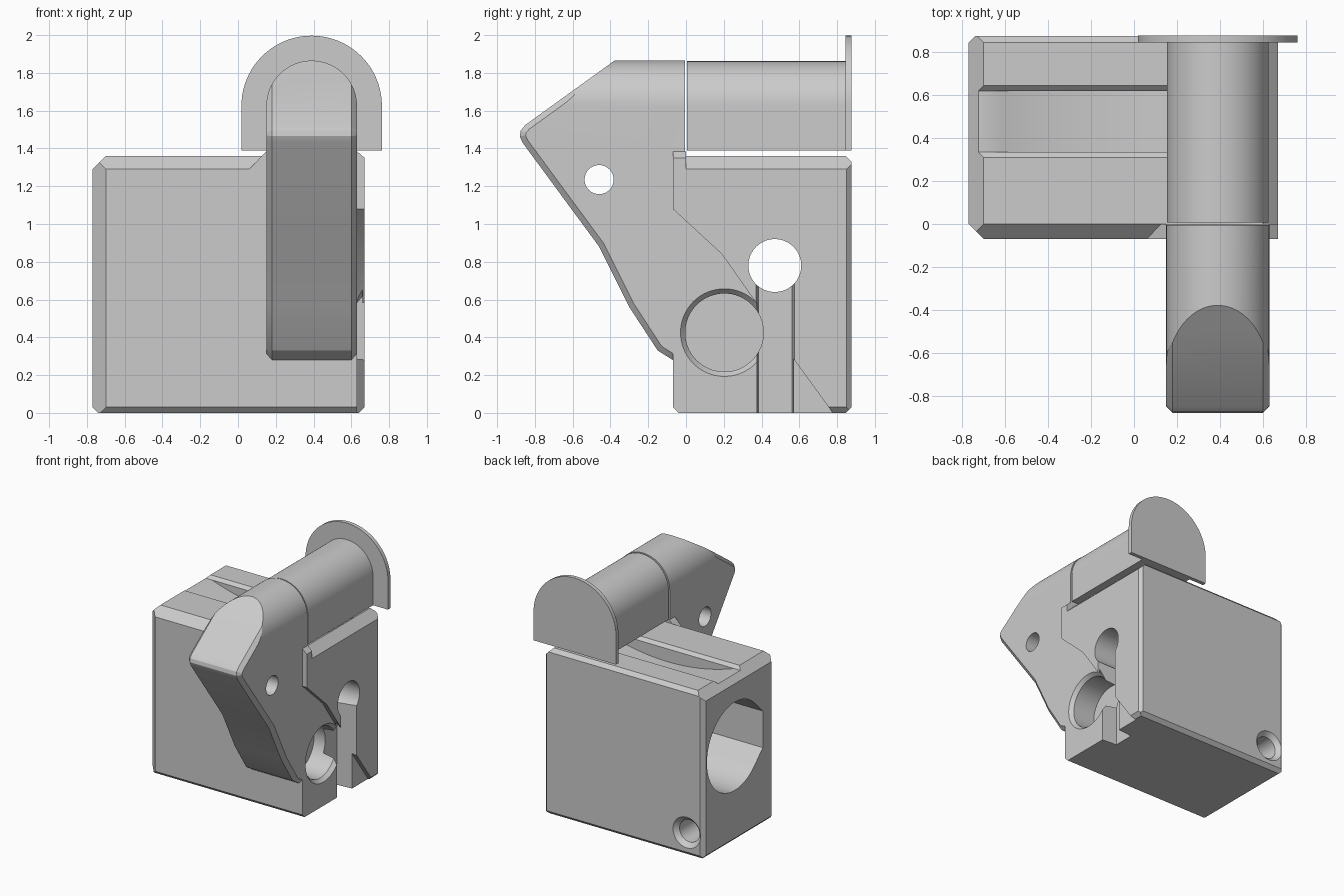
import bpy, bmesh
from math import sin, cos, pi, radians
from mathutils import Vector

cube = bpy.data.objects.get("Cube")
if cube:
    bpy.data.objects.remove(cube, do_unlink=True)

grey = bpy.data.materials.new("plain grey")
grey.use_nodes = True
grey.diffuse_color = (0.6, 0.6, 0.6, 1)
grey.node_tree.nodes["Principled BSDF"].inputs["Base Color"].default_value = (0.6, 0.6, 0.6, 1)


def make(name, bm):
    bmesh.ops.recalc_face_normals(bm, faces=bm.faces)
    mesh = bpy.data.meshes.new(name)
    bm.to_mesh(mesh)
    bm.free()
    mesh.materials.append(grey)
    obj = bpy.data.objects.new(name, mesh)
    bpy.context.collection.objects.link(obj)
    return obj


def loft(axis, start, end, lo, hi):
    """Solid between two matching outlines placed at lo and hi along an axis."""
    place = {"x": lambda p, d: (d, p[0], p[1]),
             "y": lambda p, d: (p[0], d, p[1]),
             "z": lambda p, d: (p[0], p[1], d)}[axis]
    bm = bmesh.new()
    a = [bm.verts.new(place(p, lo)) for p in start]
    b = [bm.verts.new(place(p, hi)) for p in end]
    bm.faces.new(a)
    bm.faces.new(b[::-1])
    n = len(a)
    for i in range(n):
        j = (i + 1) % n
        bm.faces.new((a[i], b[i], b[j], a[j]))
    return bm


def prism(name, axis, pts, lo, hi):
    return make(name, loft(axis, pts, pts, lo, hi))


def arc(cx, cy, r, a0, a1, n):
    return [(cx + r * cos(a0 + (a1 - a0) * i / n), cy + r * sin(a0 + (a1 - a0) * i / n))
            for i in range(n + 1)]


def circle(cx, cy, r, n=64):
    return arc(cx, cy, r, 0, 2 * pi, n)[:-1]


def combine(target, tool, operation):
    mod = target.modifiers.new("combine", "BOOLEAN")
    mod.operation, mod.object, mod.solver = operation, tool, "EXACT"
    bpy.context.view_layer.update()
    bpy.context.view_layer.objects.active = target
    bpy.ops.object.modifier_apply(modifier=mod.name)
    bpy.data.objects.remove(tool, do_unlink=True)


def cut(target, *tools):
    for tool in tools:
        combine(target, tool, "DIFFERENCE")


def arch(r, bottom):
    """Round-topped outline seen from the front."""
    cx, cz = 0.39, 1.625
    return arc(cx, cz, r, 0, pi, 40) + [(cx - r, bottom), (cx + r, bottom)]


# Housing block with chamfered edges
lo, hi = Vector((-0.77, -0.07, 0)), Vector((0.67, 0.875, 1.36))
bm = bmesh.new()
bmesh.ops.create_cube(bm, size=1)
for v in bm.verts:
    v.co = [hi[i] if v.co[i] > 0 else lo[i] for i in range(3)]
chamfers = [((-1, -1, 0), 0.07), ((-1, 0, 1), 0.07), ((0, -1, 1), 0.07), ((1, 0, 1), 0.07),
            ((-1, 1, 0), 0.03), ((0, 1, 1), 0.03), ((1, 1, 0), 0.025),
            ((-1, 0, -1), 0.03), ((1, 0, -1), 0.03), ((0, -1, -1), 0.03), ((0, 1, -1), 0.03)]
for normal, width in chamfers:
    n = Vector(normal)
    corner = Vector([hi[i] if n[i] > 0 else lo[i] for i in range(3)])
    res = bmesh.ops.bisect_plane(bm, geom=bm.verts[:] + bm.edges[:] + bm.faces[:],
                                 plane_co=corner - n * width / 2, plane_no=n, clear_outer=True)
    rim = [e for e in res["geom_cut"] if isinstance(e, bmesh.types.BMEdge)]
    bmesh.ops.contextual_create(bm, geom=rim)
housing = make("housing", bm)

# Raised lip around the lever
lip = prism("lip", "y", [(0.05, 1.28), (0.15, 1.385), (0.63, 1.385), (0.67, 1.35), (0.67, 1.28)],
            -0.07, 0)
combine(housing, lip, "UNION")

# Curved groove across the top, with sloped rims, and the side recess
cut(housing,
    prism("groove", "y", circle(-0.07, 2.99, 1.76, 160), 0.335, 0.62),
    prism("groove_rim", "x", [(0.335, 1.335), (0.62, 1.335), (0.67, 1.385), (0.285, 1.385)],
          -0.745, 0.594),
    prism("side_recess", "x", [(-0.2, 1.2), (-0.07, 1.08), (0.19, 0.84), (0.38, 0.57),
                               (0.57, 0.285), (0.77, 0.01), (0.85, -0.1), (-0.2, -0.1)],
          0.63, 0.8))

# Lever with chamfered front edges and a rounded top
profile = [(0.02, 1.9), (-0.33, 1.9), (-0.85, 1.525), (-0.875, 1.495), (-0.88, 1.465),
           (-0.865, 1.43), (-0.46, 0.88), (-0.3, 0.56), (-0.15, 0.33), (-0.07, 0.28),
           (0.02, 0.23)]
bm = loft("x", profile, profile, 0.15, 0.63)
bmesh.ops.recalc_face_normals(bm, faces=bm.faces)


def on_front(e):
    a, b = e.verts
    mid = (a.co + b.co) / 2
    return abs(a.co.x - b.co.x) < 0.01 and mid.y < -0.01 and mid.z < 1.85


bmesh.ops.bevel(bm, geom=[e for e in bm.edges if on_front(e)], offset=0.03,
                segments=1, affect="EDGES", clamp_overlap=False)
lever = make("lever", bm)
combine(lever, prism("lever_limit", "y", arch(0.24, 0.1), -1, -0.005), "INTERSECT")
cut(lever, prism("pin_hole", "x", circle(-0.46, 1.235, 0.077, 48), 0, 0.8))
combine(housing, lever, "UNION")

# Large bore from the left end, its front side squared off
bore = arc(0.47, 0.78, 0.36, radians(-135), radians(135), 48)
bore += [(0.47 + 0.39 * cos(radians(a)), 0.78 + 0.39 * sin(radians(a))) for a in (157.5, 202.5)]
slot = [(0.69, 0.37), (0.69, 0.575), (0.5, 0.56), (0.5, 0.385)]
pivot, screw = (0.203, 0.425), (-0.62, 0.19)
cut(housing,
    prism("bore", "x", bore, -0.9, 0.1),
    prism("shaft_hole", "x", circle(0.47, 0.78, 0.14), 0, 0.8),
    prism("slot", "z", slot, -0.1, 0.78),
    # Pivot pocket and rear screw hole, both with chamfered mouths
    prism("pivot_pocket", "x", circle(*pivot, 0.207), 0.4, 0.8),
    make("pivot_mouth", loft("x", circle(*pivot, 0.207), circle(*pivot, 0.257), 0.6, 0.66)),
    prism("screw_hole", "y", circle(*screw, 0.09, 48), 0.45, 1),
    make("screw_mouth", loft("y", circle(*screw, 0.09, 48), circle(*screw, 0.155, 48), 0.84, 0.905)))

# Push rod and its end flange
rod = prism("push_rod", "y", arch(0.237, 1.39), 0.006, 0.85)
flange = prism("end_flange", "y", arch(0.372, 1.39), 0.845, 0.877)
combine(rod, flange, "UNION")

for obj in (housing, rod):
    bpy.ops.object.select_all(action="DESELECT")
    obj.select_set(True)
    bpy.context.view_layer.objects.active = obj
    bpy.ops.object.shade_smooth_by_angle(angle=radians(20))
